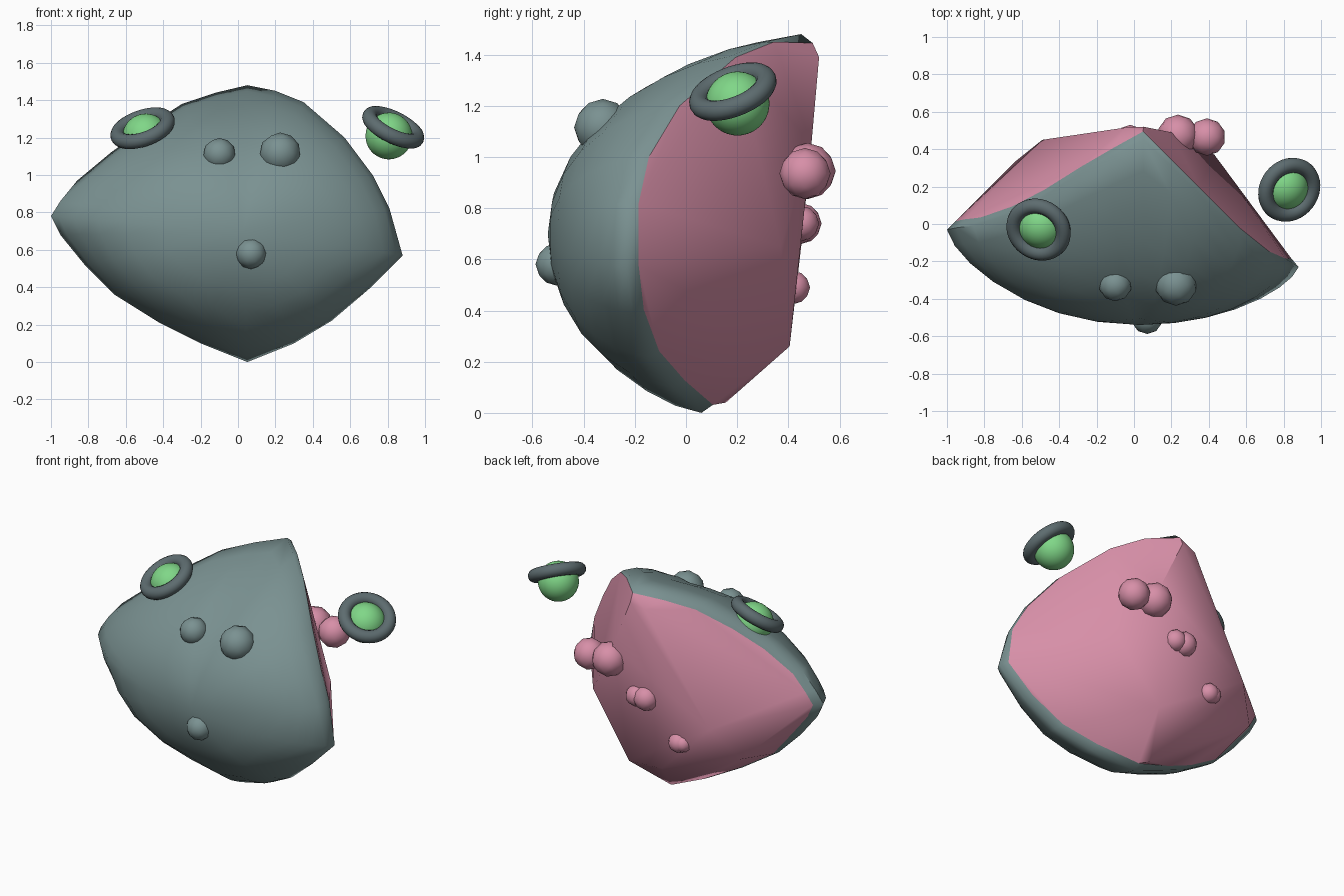
import bpy, bmesh, math
from mathutils import Vector

if "Cube" in bpy.data.objects:
    bpy.data.objects.remove(bpy.data.objects["Cube"])


def material(name, col):
    m = bpy.data.materials.new(name)
    m.diffuse_color = (*col, 1)
    m.use_nodes = True
    m.node_tree.nodes["Principled BSDF"].inputs["Base Color"].default_value = m.diffuse_color
    return m


GREY = material("slate_grey", (0.195, 0.285, 0.285))
PINK = material("pink", (0.68, 0.275, 0.39))
GREEN = material("green", (0.216, 0.68, 0.246))
DARK = material("dark_grey", (0.11, 0.15, 0.16))


def finish(name, bm, mat, angle):
    bmesh.ops.recalc_face_normals(bm, faces=bm.faces)
    me = bpy.data.meshes.new(name)
    bm.to_mesh(me)
    bm.free()
    ob = bpy.data.objects.new(name, me)
    bpy.context.collection.objects.link(ob)
    me.materials.append(mat)
    bpy.ops.object.select_all(action='DESELECT')
    ob.select_set(True)
    bpy.context.view_layer.objects.active = ob
    bpy.ops.object.shade_smooth_by_angle(angle=math.radians(angle))
    return ob


# four-cornered rim where the grey shell meets the pink back
RIM = [(0.05, .45, 1.48), (0.2, .31, 1.45), (0.35, .16, 1.39), (.57, -.06, 1.2),
       (.72, -.18, 1.0), (.81, -.22, .82), (.88, -.23, .57),
       (.70, -.21, .39), (.5, -.15, .22), (.3, -.05, .1), (.05, .06, 0),
       (-.2, .05, .1), (-.42, 0, .21), (-.66, -.04, .36), (-.82, -.05, .52),
       (-.95, -.04, .68), (-1, -.03, .78), (-.95, -.02, .86), (-.86, -.01, .97),
       (-.68, .05, 1.12), (-.5, .14, 1.25), (-.3, .26, 1.38), (-.12, .36, 1.44)]
RIM = [Vector(p) for p in RIM]
CX, CZ, FRONT = 0.03, 0.70, -0.54


def ring(s):
    """Rim shrunk to s, rounded towards an ellipse, pushed forward as a dome."""
    k = (1 - s * s) ** 0.7
    out = []
    for p in RIM:
        dx, dz = p.x - CX, p.z - CZ
        w = min(1, (1 - s) * (2.2 if dz < 0 else 1.6))
        ratio = math.hypot(dx / (1.03 if dx < 0 else .86), dz / (.7 if dz < 0 else .78))
        f = s * (1 + w * (1 / min(1, ratio) - 1))
        out.append(Vector((CX + f * dx, p.y + (FRONT - p.y) * k, CZ + f * dz)))
    return out


def lip():
    """Inner edge of the shell; nearly flush on the upper right and lower left."""
    out = []
    for p in RIM:
        f, d = .955, .045
        if p.x > .1 and p.z > .6:
            f, d = 1.0, .035
        elif p.x < 0 and p.z < .5:
            f, d = .985, .045
        out.append(Vector((CX + f * (p.x - CX), p.y + d, CZ + f * (p.z - CZ))))
    return out


# grey front shell with a turned-in lip
bm = bmesh.new()
rows = [[bm.verts.new(p) for p in r] for r in
        [lip()] + [ring(s) for s in (1, .96, .88, .76, .6, .42, .22)]]
n = len(RIM)
for a, b in zip(rows, rows[1:]):
    for i in range(n):
        j = (i + 1) % n
        bm.faces.new((a[i], a[j], b[j], b[i]))
tip = bm.verts.new((CX, FRONT, CZ))
for i in range(n):
    bm.faces.new((rows[-1][i], rows[-1][(i + 1) % n], tip))
finish("front_shell", bm, GREY, 60)

# pink back: hull of the lip and a few corners
bm = bmesh.new()
corners = [(.05, .52, 1.39), (-.05, .515, 1.37), (.2, .49, 1.05), (.43, .37, .65),
           (.14, .405, .26), (-.1, .40, .27), (-.49, .45, .65), (-.64, .33, .45),
           (0, .155, .04)]
for p in lip() + [Vector(c) for c in corners]:
    bm.verts.new(p)
bmesh.ops.convex_hull(bm, input=bm.verts)
bmesh.ops.delete(bm, geom=[v for v in bm.verts if not v.link_faces], context='VERTS')
finish("back_body", bm, PINK, 42)


# low-poly round bumps
def ball(name, c, r, mat, div):
    bm = bmesh.new()
    bmesh.ops.create_icosphere(bm, subdivisions=div, radius=r)
    bmesh.ops.translate(bm, verts=bm.verts, vec=c)
    return finish(name, bm, mat, 60)


for i, (c, r) in enumerate([((-.1, -.325, 1.11), .088), ((.225, -.325, 1.115), .112),
                            ((.07, -.505, .58), .083)]):
    ball(f"front_bump_{i}", c, r, GREY, 2)
for i, (c, r) in enumerate([((.39, .465, .935), .1), ((.235, .475, .945), .11),
                            ((.05, .45, .74), .07), ((-.02, .45, .74), .08),
                            ((-.24, .42, .49), .065), ((-.27, .42, .49), .055)]):
    ball(f"back_bump_{i}", c, r, PINK, 2)

# eyes: green ball in a dark ring
for side, c, nrm in (("left", (-.51, -.03, 1.25), (-.3, -.42, .85)),
                     ("right", (.83, .183, 1.255), (.42, -.33, .84))):
    c, nrm = Vector(c), Vector(nrm).normalized()
    ball(f"{side}_eye", c - nrm * .055, .125, GREEN, 4)
    bpy.ops.mesh.primitive_torus_add(
        major_radius=.139, minor_radius=.04, major_segments=40, minor_segments=14,
        location=c, rotation=nrm.to_track_quat('Z', 'Y').to_euler())
    ob = bpy.context.object
    ob.name = f"{side}_eye_ring"
    ob.data.materials.append(DARK)
    bpy.ops.object.shade_smooth()
